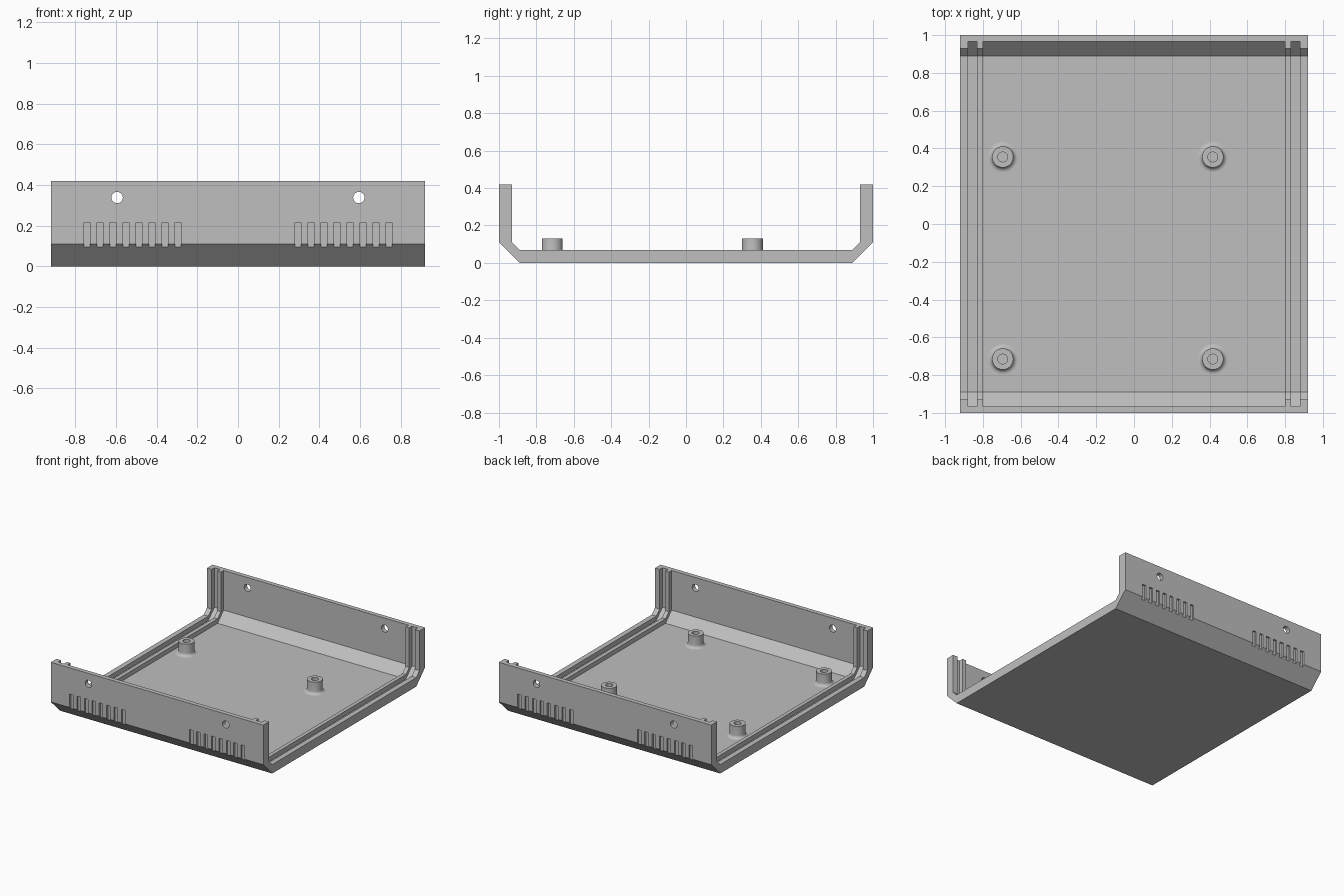
import bpy
import bmesh
import math
from mathutils import Matrix, Vector

cube = bpy.data.objects.get("Cube")
if cube:
    bpy.data.objects.remove(cube, do_unlink=True)

HALF_X, HEIGHT, CHAMFER = 0.92, 0.42, 0.11
WALL = 0.035                      # thin panel; the end ribs are twice as thick

grey = bpy.data.materials.new("Case grey")
grey.use_nodes = True
GREY = (0.52, 0.52, 0.52, 1)
grey.diffuse_color = GREY
grey.node_tree.nodes["Principled BSDF"].inputs["Base Color"].default_value = GREY


def make_object(name, bm):
    bmesh.ops.recalc_face_normals(bm, faces=bm.faces)
    mesh = bpy.data.meshes.new(name)
    bm.to_mesh(mesh)
    bm.free()
    mesh.materials.append(grey)
    obj = bpy.data.objects.new(name, mesh)
    bpy.context.collection.objects.link(obj)
    return obj


def activate(obj):
    bpy.ops.object.select_all(action='DESELECT')
    obj.select_set(True)
    bpy.context.view_layer.objects.active = obj


def half_profile(t, top):
    """Right half of the tray outline, inset by t, from top rim to floor."""
    return [(1 - t, top), (1 - t, CHAMFER), (1 - CHAMFER, t)]


def tray_outline(t, top):
    half = half_profile(t, top)
    return half + [(-y, z) for y, z in reversed(half)]


def add_prism(bm, outline, x0, x1):
    face = bm.faces.new([bm.verts.new((x0, y, z)) for y, z in outline])
    ext = bmesh.ops.extrude_face_region(bm, geom=[face])
    verts = [v for v in ext["geom"] if isinstance(v, bmesh.types.BMVert)]
    bmesh.ops.translate(bm, verts=verts, vec=(x1 - x0, 0, 0))


def cut(target, cutter):
    cutter.hide_render = True
    mod = target.modifiers.new("Cut", 'BOOLEAN')
    mod.operation, mod.solver, mod.object = 'DIFFERENCE', 'EXACT', cutter
    activate(target)
    bpy.ops.object.modifier_apply(modifier=mod.name)
    bpy.data.objects.remove(cutter, do_unlink=True)


# Case shell: a chamfered U section
bm = bmesh.new()
section = tray_outline(0, HEIGHT) + tray_outline(2 * WALL, HEIGHT)[::-1]
add_prism(bm, section, -HALF_X, HALF_X)
case = make_object("case_shell", bm)

# Thin out the middle and the end panel grooves, leaving the ribs
bm = bmesh.new()
for x0, x1 in [(-0.8, 0.8), (0.83, 0.88), (-0.88, -0.83)]:
    add_prism(bm, tray_outline(WALL, HEIGHT + 0.1), x0, x1)
cut(case, make_object("groove_cutter", bm))

# Shallow vent grooves and through screw holes on both walls
bm = bmesh.new()
for side in (-1, 1):
    for end in (-1, 1):
        for i in range(8):
            x = end * (0.294 + i * 0.064)
            place = Matrix.Translation((x, side * 1.036, 0.1325))
            bmesh.ops.create_cube(bm, size=1, matrix=place @ Matrix.Diagonal((0.03, 0.1, 0.165, 1)))
for x in (-0.594, 0.594):
    place = Matrix.Translation((x, 0, 0.338)) @ Matrix.Rotation(math.pi / 2, 4, 'X')
    bmesh.ops.create_cone(bm, cap_ends=True, segments=32, radius1=0.028,
                          radius2=0.028, depth=2.4, matrix=place)
cut(case, make_object("vent_and_hole_cutter", bm))
activate(case)
bpy.ops.object.shade_smooth_by_angle(angle=math.radians(30))

# Mounting posts: hollow, with a concave fillet at the foot
FILLET, POST_R, POST_TOP = 0.024, 0.056, 0.13
outline = [(0, WALL + 0.002), (0.026, WALL + 0.002), (0.026, POST_TOP), (POST_R, POST_TOP)]
for k in range(7):
    a = k / 6 * math.pi / 2
    outline.append((POST_R + FILLET * (1 - math.cos(a)), WALL + FILLET * (1 - math.sin(a))))
for label, x, y in [("front_right", -0.695, -0.715), ("front_left", 0.417, -0.715),
                    ("back_right", -0.695, 0.355), ("back_left", 0.417, 0.355)]:
    bm = bmesh.new()
    # fillet runs from the post down to the floor
    pts = outline[:4] + sorted(outline[4:], key=lambda p: p[0])
    verts = [bm.verts.new((r, 0, z)) for r, z in pts]
    edges = [bm.edges.new(pair) for pair in zip(verts, verts[1:])]
    bmesh.ops.spin(bm, geom=verts + edges, cent=(0, 0, 0), axis=(0, 0, 1),
                   angle=2 * math.pi, steps=48)
    bmesh.ops.remove_doubles(bm, verts=bm.verts, dist=0.0001)
    # close the underside so the post is a solid
    bmesh.ops.holes_fill(bm, edges=[e for e in bm.edges if e.is_boundary])
    post = make_object(label + "_post", bm)
    post.location = Vector((x, y, 0))
    activate(post)
    bpy.ops.object.shade_smooth_by_angle(angle=math.radians(35))
